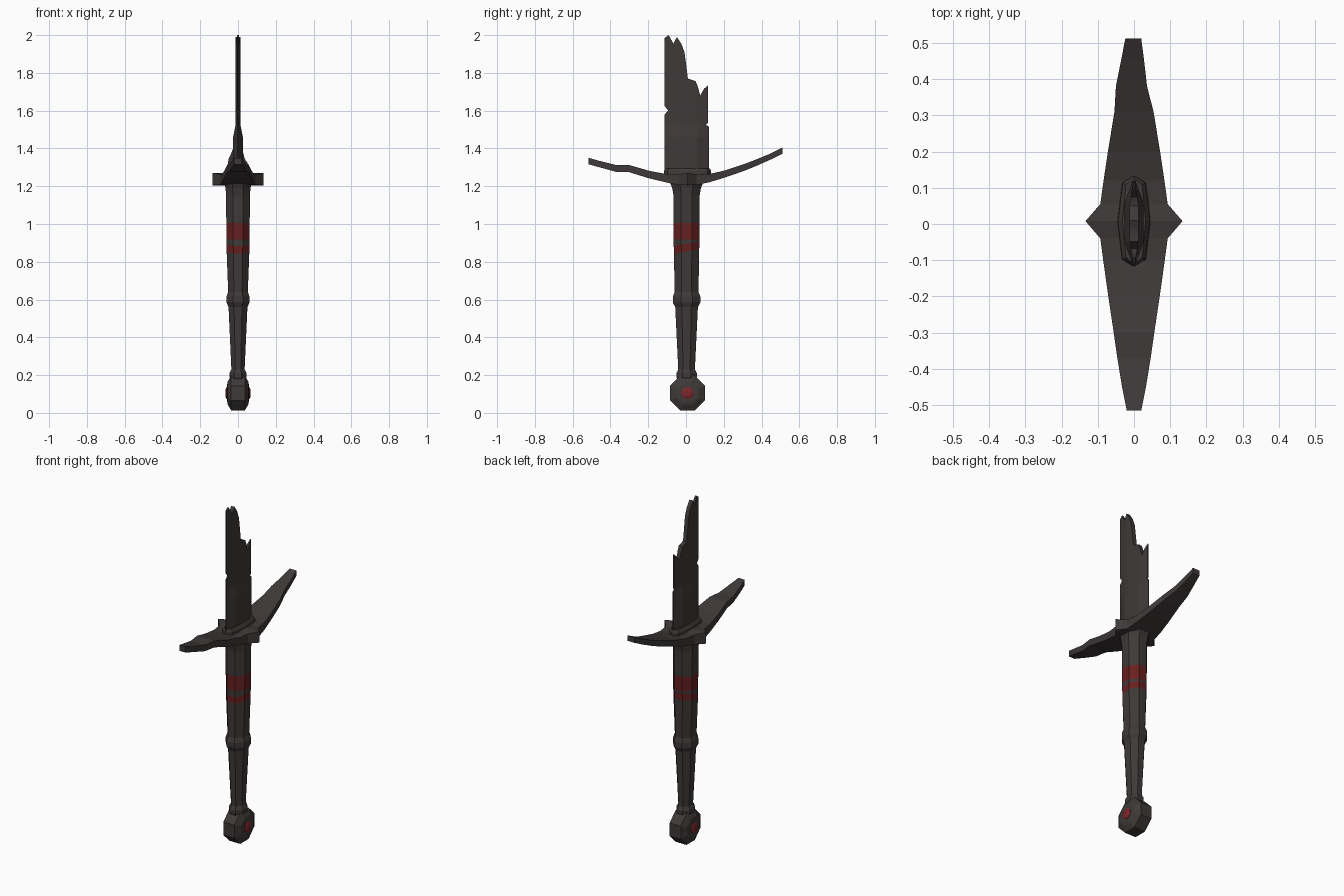
import bpy, bmesh, math
from mathutils import Vector

cube = bpy.data.objects.get("Cube")
if cube:
    bpy.data.objects.remove(cube, do_unlink=True)


def material(name, rgb):
    m = bpy.data.materials.new(name)
    m.use_nodes = True
    m.diffuse_color = (*rgb, 1)
    m.node_tree.nodes["Principled BSDF"].inputs["Base Color"].default_value = (*rgb, 1)
    return m


iron = material("dark iron", (0.05, 0.041, 0.041))
red = material("dark red", (0.135, 0.014, 0.014))
gem_red = material("gem red", (0.2, 0.02, 0.024))


def finish(name, bm, *mats):
    bmesh.ops.remove_doubles(bm, verts=bm.verts, dist=0.0001)
    bmesh.ops.recalc_face_normals(bm, faces=bm.faces)
    mesh = bpy.data.meshes.new(name)
    bm.to_mesh(mesh)
    bm.free()
    for m in mats:
        mesh.materials.append(m)
    obj = bpy.data.objects.new(name, mesh)
    bpy.context.collection.objects.link(obj)
    return obj


def loft(name, rings, mats, slots=()):
    """Skin closed rings of points; slots lists the spans using the second material."""
    bm = bmesh.new()
    loops = [[bm.verts.new(p) for p in ring] for ring in rings]
    n = len(loops[0])
    for s, (a, b) in enumerate(zip(loops, loops[1:])):
        for i in range(n):
            j = (i + 1) % n
            f = bm.faces.new((a[i], a[j], b[j], b[i]))
            f.material_index = int(s in slots)
    bm.faces.new(loops[0])
    bm.faces.new(loops[-1])
    return finish(name, bm, *mats)


def octagon():
    r = 1 / math.cos(math.pi / 8)
    for i in range(8):
        a = math.pi * (i + 0.5) / 4
        yield r * math.cos(a), r * math.sin(a)


# Grip: z, half width in x, half width in y, tilt of the ring along y
grip = [
    (0.17, 0.036, 0.045, 0), (0.19, 0.045, 0.054, 0), (0.21, 0.045, 0.054, 0),
    (0.23, 0.035, 0.044, 0), (0.56, 0.05, 0.06, 0), (0.585, 0.061, 0.073, 0),
    (0.615, 0.061, 0.073, 0), (0.64, 0.052, 0.063, 0), (0.855, 0.06, 0.067, 0.16),
    (0.895, 0.061, 0.068, 0.16), (0.918, 0.061, 0.068, 0), (1.005, 0.062, 0.069, 0),
    (1.15, 0.063, 0.069, 0), (1.19, 0.066, 0.076, 0), (1.225, 0.075, 0.09, 0)]
loft("grip", [[(c * w, 0.003 + s * d, z + t * s * d) for c, s in octagon()]
              for z, w, d, t in grip], (iron, red), (8, 10))

# Pommel: bevelled octagonal disc with its axis along x
PY, PZ = 0.008, 0.105
disc = [(-0.058, 0.042), (-0.055, 0.06), (-0.036, 0.092),
        (0.036, 0.092), (0.055, 0.06), (0.058, 0.042)]
loft("pommel", [[(x, PY + r * c, PZ + r * s) for c, s in octagon()] for x, r in disc], (iron,))

# Round gems set in both faces of the pommel
for side, label in ((1, "left"), (-1, "right")):
    dome = [(0.05, 0.032), (0.06, 0.032), (0.065, 0.022), (0.067, 0.008)]
    loft(f"pommel_gem_{label}",
         [[(side * x, PY + r * math.cos(k * math.pi / 8), PZ + r * math.sin(k * math.pi / 8))
           for k in range(16)] for x, r in dome], (gem_red,))

# Crossguard: y, centre height, half thickness, right reach, left reach
guard = [
    (-0.515, 1.333, 0.017, 0.02, 0.02), (-0.45, 1.315, 0.017, 0.033, 0.033),
    (-0.37, 1.294, 0.018, 0.046, 0.046), (-0.3, 1.293, 0.019, 0.056, 0.056),
    (-0.2, 1.263, 0.02, 0.071, 0.071), (-0.1, 1.241, 0.022, 0.085, 0.085),
    (-0.04, 1.235, 0.028, 0.093, 0.093), (0.008, 1.238, 0.033, 0.134, 0.134),
    (0.055, 1.235, 0.028, 0.093, 0.093), (0.12, 1.242, 0.022, 0.084, 0.084),
    (0.2, 1.263, 0.019, 0.072, 0.072), (0.31, 1.3, 0.018, 0.054, 0.054),
    (0.38, 1.328, 0.017, 0.05, 0.036), (0.45, 1.358, 0.016, 0.036, 0.028),
    (0.512, 1.389, 0.016, 0.024, 0.02)]
loft("crossguard", [[(-a, y, z - h), (b, y, z - h), (b, y, z + h), (-a, y, z + h)]
                    for y, z, h, a, b in guard], (iron,))

# Collar around the foot of the blade
hexagon = [(0, -1), (0.7, -0.85), (1, 0), (0.7, 0.85), (0, 1), (-0.7, 0.85), (-1, 0), (-0.7, -0.85)]
loft("blade_collar", [[(w * x, 0.008 + d * y, z) for x, y in hexagon]
                      for z, w, d in ((1.23, 0.05, 0.125), (1.28, 0.044, 0.125), (1.295, 0.032, 0.118))],
     (iron,))

# Blade: jagged top edge as (y, z), thin at both sides and thicker near the foot
jagged = [(-0.113, 1.985), (-0.092, 2.0), (-0.067, 1.955), (-0.048, 1.99), (-0.025, 1.955),
          (-0.008, 1.91), (0.0, 1.85), (0.01, 1.77), (0.05, 1.757), (0.062, 1.73),
          (0.075, 1.68), (0.095, 1.715), (0.117, 1.735)]
levels = [1.24, 1.46, 1.515, 1.525, 1.535, 1.58, 1.6, 1.625]
nicks = {(0, 1.6): 0.018, (12, 1.525): -0.012}


def half_thickness(y, z):
    core = 0.012 + 0.014 * min(1, max(0, (1.53 - z) / 0.07))
    return max(0.003, core * min(1, (0.125 - abs(y - 0.004)) / 0.07))


bm = bmesh.new()
sides = []
for sign in (-1, 1):
    cols = []
    for i, (y, top) in enumerate(jagged):
        pts = [(y + nicks.get((i, z), 0) + (0.005 if i == 12 and z < 1.525 else 0), z)
               for z in levels] + [(y, top)]
        cols.append([bm.verts.new((sign * half_thickness(a, b), a, b)) for a, b in pts])
    for p, q in zip(cols, cols[1:]):
        for k in range(len(levels)):
            bm.faces.new((p[k], q[k], q[k + 1], p[k + 1]))
    sides.append(cols)
# Join the two faces around the rim
rims = [c[0] + [col[-1] for col in c[1:-1]] + c[-1][::-1] + [col[0] for col in c[-2:0:-1]]
        for c in sides]
for i in range(len(rims[0])):
    j = (i + 1) % len(rims[0])
    bm.faces.new((rims[0][i], rims[0][j], rims[1][j], rims[1][i]))
finish("broken_blade", bm, iron)
